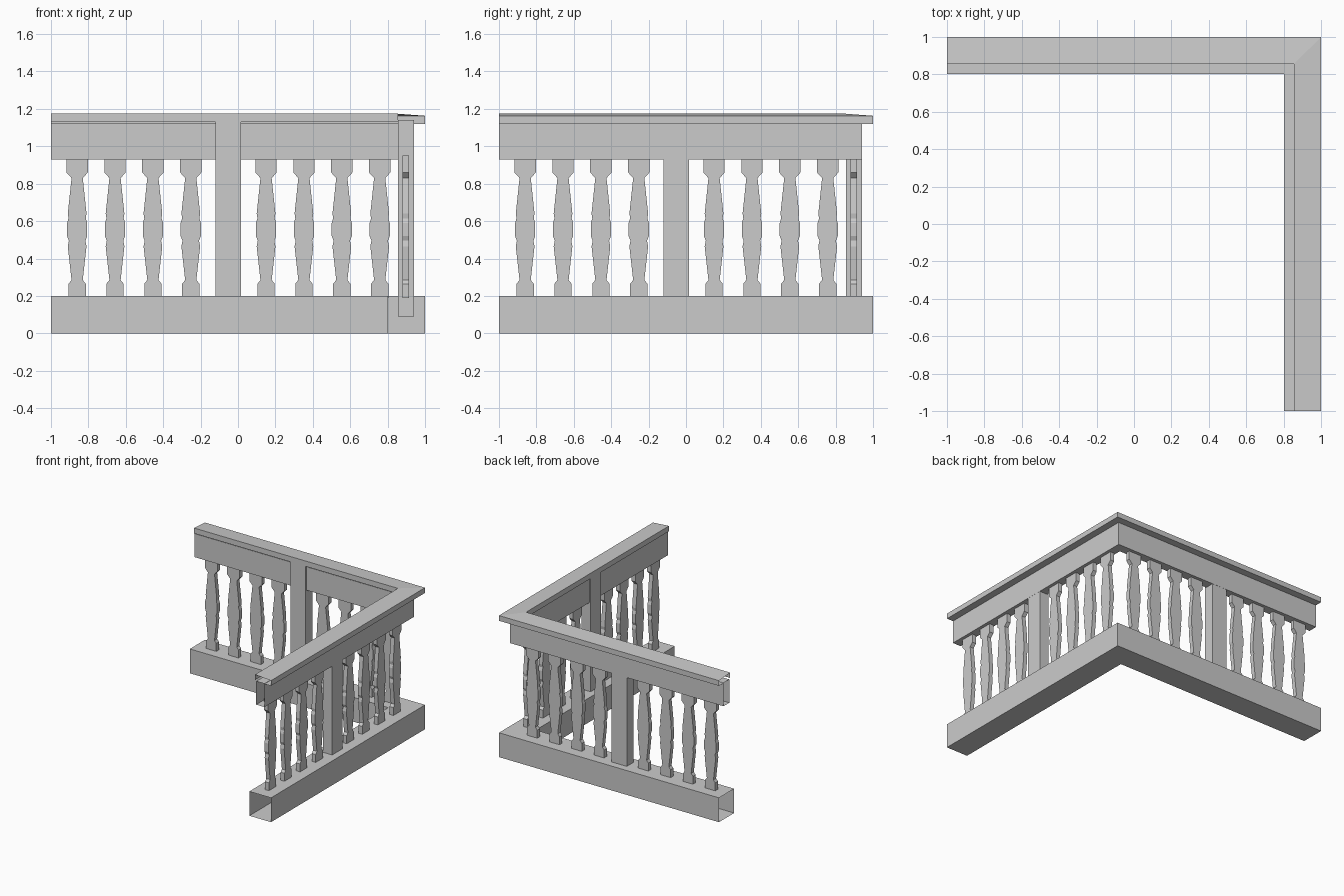
import bpy, bmesh

if "Cube" in bpy.data.objects:
    bpy.data.objects.remove(bpy.data.objects["Cube"])

def finish(name, bm):
    me = bpy.data.meshes.new(name)
    bm.to_mesh(me)
    bm.free()
    ob = bpy.data.objects.new(name, me)
    bpy.context.collection.objects.link(ob)
    return ob

def sweep_corner(name, profile, closed=True):
    """Sweep a counter-clockwise (offset, z) profile along the mitred L; ends stay open."""
    bm = bmesh.new()
    rows = [[bm.verts.new(f(u, z)) for u, z in profile] for f in (
        lambda u, z: (-1, u, z), lambda u, z: (u, u, z), lambda u, z: (u, -1, z))]
    n = len(profile)
    for r, s in zip(rows, rows[1:]):
        for i in range(n if closed else n - 1):
            j = (i + 1) % n
            bm.faces.new((r[i], r[j], s[j], s[i]))
    return finish(name, bm)

def slab(name, outline, lo, hi, swap):
    """Extrude an (along, z) outline across the wall from lo to hi; swap picks the arm."""
    bm = bmesh.new()
    def v(a, d, z):
        return bm.verts.new((d, a, z) if swap else (a, d, z))
    near = [v(a, lo, z) for a, z in outline]
    far = [v(a, hi, z) for a, z in outline]
    n = len(outline)
    bm.faces.new(near)
    bm.faces.new(far[::-1])
    for i in range(n):
        j = (i + 1) % n
        bm.faces.new((near[i], far[i], far[j], near[j]))
    bmesh.ops.recalc_face_normals(bm, faces=bm.faces)
    return finish(name, bm)

def rect(a0, a1, z0, z1):
    return [(a0, z0), (a1, z0), (a1, z1), (a0, z1)]

# plinth, upper beam and sloping handrail cap
sweep_corner("base_plinth", rect(0.803, 1.0, 0.0, 0.2))
sweep_corner("upper_beam", rect(0.866, 0.941, 0.93, 1.122))
sweep_corner("handrail_cap", [(0.941, 1.12), (1.0, 1.12), (1.0, 1.163),
                              (0.855, 1.174), (0.855, 1.13)], closed=False)

# baluster half outline: (half width, z)
HALF = [(0.046, 0.19), (0.046, 0.265), (0.03, 0.285), (0.05, 0.465), (0.044, 0.495),
        (0.054, 0.52), (0.054, 0.59), (0.046, 0.615), (0.05, 0.64), (0.03, 0.83),
        (0.057, 0.86), (0.057, 0.95)]

for swap, arm in ((False, "back"), (True, "side")):
    # middle post
    slab(f"{arm}_post", rect(-0.12, 0.017, 0.09, 1.14), 0.855, 0.94, swap)
    # flat cut-out balusters, four each side of the post
    for start in (-0.86, 0.15):
        for k in range(4):
            c = start + k * 0.2025
            outline = [(c + w, z) for w, z in HALF] + [(c - w, z) for w, z in reversed(HALF)]
            slab(f"{arm}_baluster", outline, 0.88, 0.915, swap)
